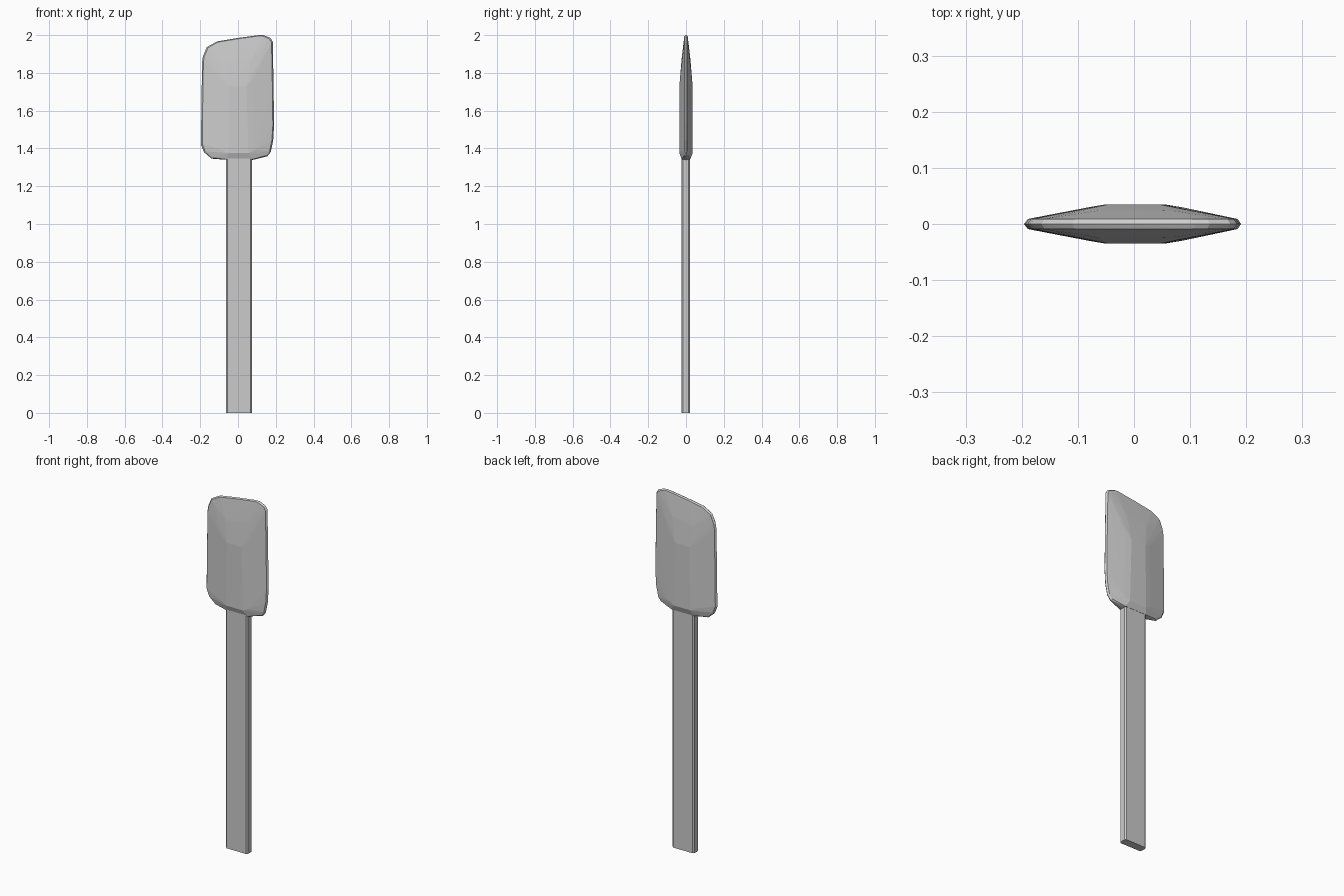
import bpy, bmesh

if "Cube" in bpy.data.objects:
    bpy.data.objects.remove(bpy.data.objects["Cube"])


def finish(bm, name):
    bmesh.ops.recalc_face_normals(bm, faces=bm.faces)
    mesh = bpy.data.meshes.new(name)
    bm.to_mesh(mesh)
    bm.free()
    obj = bpy.data.objects.new(name, mesh)
    bpy.context.collection.objects.link(obj)
    return obj


# Handle: flat bar with narrow chamfers along its long edges
x0, x1, y0, y1, c = -0.063, 0.074, -0.024, 0.021, 0.008
section = [(x0 + c, y0), (x1 - c, y0), (x1, y0 + c), (x1, y1 - c),
           (x1 - c, y1), (x0 + c, y1), (x0, y1 - c), (x0, y0 + c)]
bm = bmesh.new()
base = bm.faces.new([bm.verts.new((x, y, 0)) for x, y in section])
top = bmesh.ops.extrude_face_region(bm, geom=[base])
bmesh.ops.translate(bm, vec=(0, 0, 1.36),
                    verts=[v for v in top["geom"] if isinstance(v, bmesh.types.BMVert)])
# the extrusion consumes the base, so close the bottom if needed
bmesh.ops.holes_fill(bm, edges=[e for e in bm.edges if e.is_boundary])
finish(bm, "handle")

# Blade: faceted lens between a thin rim and a raised central ridge
outline = [(-0.06, 1.34), (0.08, 1.34), (0.155, 1.358), (0.173, 1.38),
           (0.186, 1.44), (0.191, 1.52), (0.188, 1.75), (0.184, 1.965),
           (0.172, 1.985), (0.135, 2.0), (0.11, 2.0), (0.0, 1.985),
           (-0.11, 1.967), (-0.165, 1.937), (-0.185, 1.89), (-0.19, 1.86),
           (-0.194, 1.6), (-0.196, 1.42), (-0.18, 1.38), (-0.14, 1.346)]
ridge = [(-0.05, 1.375, 0.035), (0.055, 1.375, 0.035),
         (-0.08, 1.39, 0.03), (0.085, 1.39, 0.03),
         (-0.045, 1.73, 0.035), (0.045, 1.73, 0.035),
         (-0.08, 1.75, 0.029), (0.08, 1.76, 0.029),
         (-0.06, 1.342, 0.022), (0.075, 1.342, 0.022),
         (-0.06, 1.85, 0.0245), (0.07, 1.87, 0.0235)]
bm = bmesh.new()
for x, z in outline:
    bm.verts.new((x, 0, z))
    for s in (-1, 1):
        bm.verts.new((x * 0.965, s * 0.009, 1.67 + (z - 1.67) * 0.985))
for x, z, y in ridge:
    for s in (-1, 1):
        bm.verts.new((x, s * y, z))
hull = bmesh.ops.convex_hull(bm, input=bm.verts[:])
loose = {v for v in hull["geom_interior"] if isinstance(v, bmesh.types.BMVert)}
bmesh.ops.delete(bm, geom=list(loose), context='VERTS')
finish(bm, "blade")
